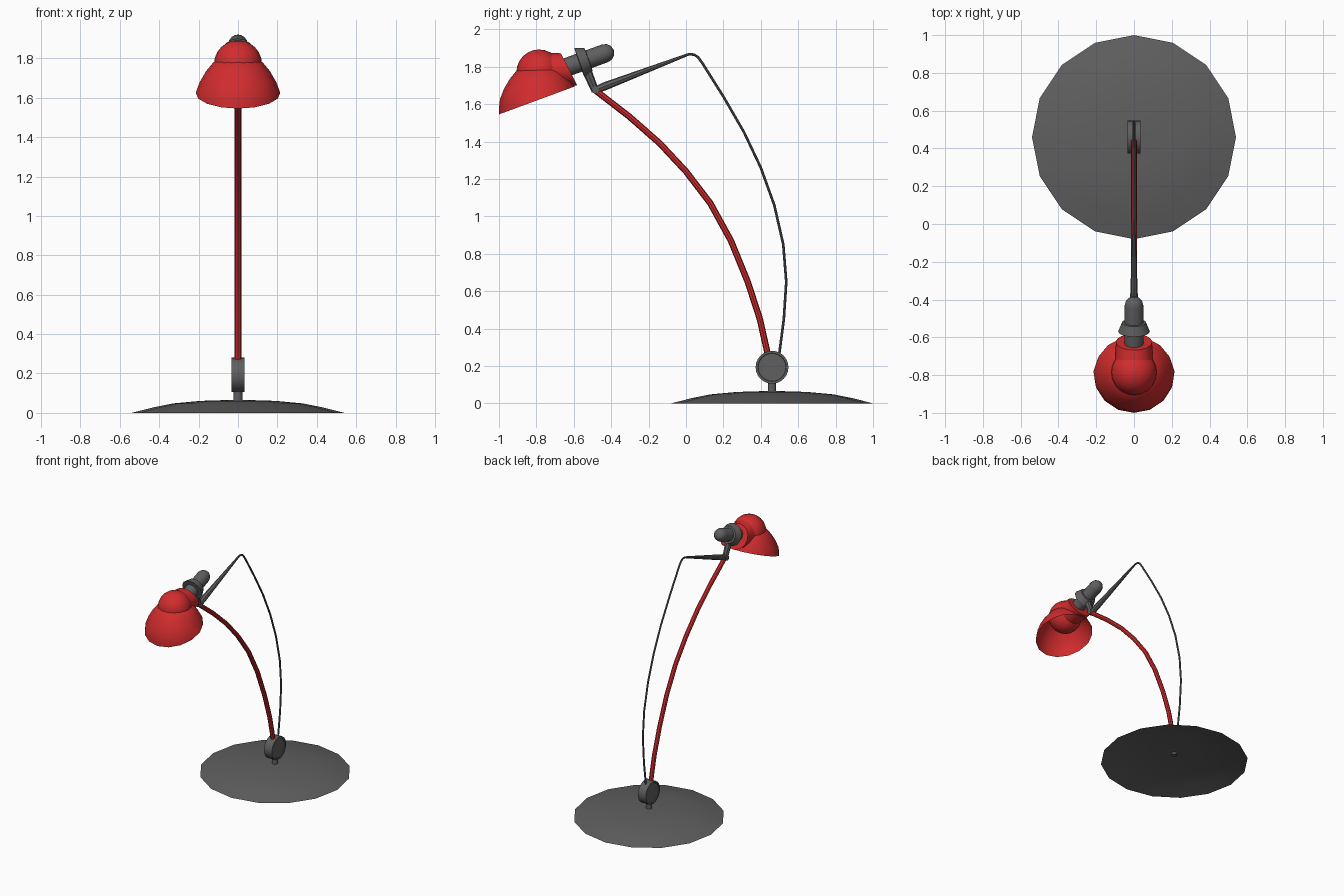
import bpy, bmesh, math
from mathutils import Vector

if "Cube" in bpy.data.objects:
    bpy.data.objects.remove(bpy.data.objects["Cube"])


def material(name, color):
    m = bpy.data.materials.new(name)
    m.diffuse_color = color
    m.use_nodes = True
    m.node_tree.nodes["Principled BSDF"].inputs["Base Color"].default_value = m.diffuse_color
    return m


RED = material("red_paint", (0.64, 0.025, 0.027, 1))
DARK = material("dark_grey", (0.115, 0.115, 0.115, 1))


def ring(center, normal, r, n):
    d = Vector(normal).normalized()
    u = Vector((0, 1, 0)) if abs(d.x) > 0.9 else Vector((1, 0, 0))
    v = d.cross(u)
    return [Vector(center) + r * (u * math.cos(a) + v * math.sin(a))
            for a in (2 * math.pi * i / n for i in range(n))]


def loft(name, rings, mat=DARK, cap_start=True, cap_end=True, cut=None, angle=35):
    bm = bmesh.new()
    loops = [[bm.verts.new(p) for p in r] for r in rings]
    n = len(loops[0])
    for a, b in zip(loops, loops[1:]):
        for i in range(n):
            bm.faces.new((a[i], a[(i + 1) % n], b[(i + 1) % n], b[i]))
    if cap_start:
        bm.faces.new(loops[0][::-1])
    if cap_end:
        bm.faces.new(loops[-1])
    bmesh.ops.remove_doubles(bm, verts=bm.verts[:], dist=1e-5)
    if cut:
        bmesh.ops.bisect_plane(bm, geom=bm.verts[:] + bm.edges[:] + bm.faces[:],
                               plane_co=cut[0], plane_no=cut[1], clear_inner=True)
    bmesh.ops.recalc_face_normals(bm, faces=bm.faces[:])
    mesh = bpy.data.meshes.new(name)
    bm.to_mesh(mesh)
    bm.free()
    ob = bpy.data.objects.new(name, mesh)
    bpy.context.collection.objects.link(ob)
    mesh.materials.append(mat)
    bpy.ops.object.select_all(action='DESELECT')
    ob.select_set(True)
    bpy.context.view_layer.objects.active = ob
    bpy.ops.object.shade_smooth_by_angle(angle=math.radians(angle))
    return ob


def lathe(name, origin, axis, profile, n=16, **kw):
    """Profile of (distance along axis, radius)."""
    d = Vector(axis).normalized()
    return loft(name, [ring(Vector(origin) + d * t, d, max(r, 1e-6), n)
                       for t, r in profile], **kw)


def sweep(name, path, n=8, **kw):
    """Path of (y, z, radius) in the x = 0 plane."""
    pts = [Vector((0, y, z)) for y, z, r in path]
    last = len(pts) - 1
    return loft(name, [ring(p, pts[min(i + 1, last)] - pts[max(i - 1, 0)], path[i][2], n)
                       for i, p in enumerate(pts)], **kw)


Z = (0, 0, 1)

# Domed base, open underneath, and its short stem
lathe("base", (0, 0.46, 0), Z,
      [(0, 0.54), (0.028, 0.43), (0.048, 0.33), (0.061, 0.19), (0.067, 0.0)],
      cap_start=False, cap_end=False)
lathe("base_stem", (0, 0.46, 0.05), Z, [(0, 0.022), (0.07, 0.022)], n=12)

# Pivot drum with recessed faces
lathe("pivot_drum", (0, 0.46, 0.193), (1, 0, 0),
      [(-0.03, 0.074), (-0.034, 0.076), (-0.034, 0.088),
       (0.034, 0.088), (0.034, 0.076), (0.03, 0.074)], n=24)

# Curved red arm
sweep("main_arm", [(y, z, 0.017) for y, z in [
    (0.44, 0.25), (0.395, 0.45), (0.33, 0.65), (0.24, 0.87), (0.13, 1.07),
    (0, 1.24), (-0.14, 1.39), (-0.305, 1.535), (-0.48, 1.67)]], mat=RED)

# Thin balance wire and tapered lever
sweep("balance_wire", [(y, z, 0.007) for y, z in [
    (0.498, 0.26), (0.523, 0.45), (0.536, 0.65), (0.52, 0.85), (0.472, 1.06),
    (0.40, 1.26), (0.31, 1.45), (0.20, 1.64), (0.09, 1.815), (0.065, 1.85),
    (0.045, 1.864), (0.02, 1.867), (0, 1.862)]])
sweep("lever", [(0.01, 1.865, 0.007), (-0.43, 1.697, 0.022), (-0.485, 1.674, 0.02)])

# Hinge and bracket up to the collar
lathe("hinge", (-0.022, -0.485, 1.675), (1, 0, 0), [(0, 0.019), (0.044, 0.019)], n=12)
sweep("bracket", [(-0.485, 1.67, 0.02), (-0.535, 1.79, 0.026)], n=8)

# Lamp socket and flared collar on the tilted axis
tilt = math.radians(20)
axis = (0, math.cos(tilt), math.sin(tilt))
origin = (0, -0.63, 1.80)
lathe("socket", origin, axis,
      [(-0.02, 0.05), (0.21, 0.05), (0.235, 0.043), (0.252, 0.027), (0.26, 0.0)],
      cap_end=False)
lathe("socket_collar", origin, axis,
      [(0.063, 0.045), (0.065, 0.084), (0.115, 0.064), (0.117, 0.045)])

# Red neck joining socket and shade
loft("shade_neck", [ring((0, -0.75, 1.775), (0, 1, 0), 0.1, 16),
                    ring((0, -0.625, 1.786), (0, math.cos(0.47), math.sin(0.47)), 0.096, 16)],
     mat=RED, cap_start=False)

# Round bulb housing
lathe("bulb_housing", (0, -0.785, 1.77), Z,
      [(-0.122 * math.cos(math.pi * i / 12), 0.122 * math.sin(math.pi * i / 12))
       for i in range(13)], n=20, mat=RED, cap_start=False, cap_end=False)

# Bell shade trimmed by a slanted rim plane
lathe("shade", (0, -0.78, 0), Z,
      [(1.5, 0.22), (1.58, 0.22), (1.625, 0.215), (1.68, 0.194),
       (1.735, 0.162), (1.780, 0.125), (1.785, 0.112)], n=16, mat=RED,
      cap_start=False, cap_end=False,
      cut=((0, -1.0, 1.545), (0, -0.153, 0.415)))
